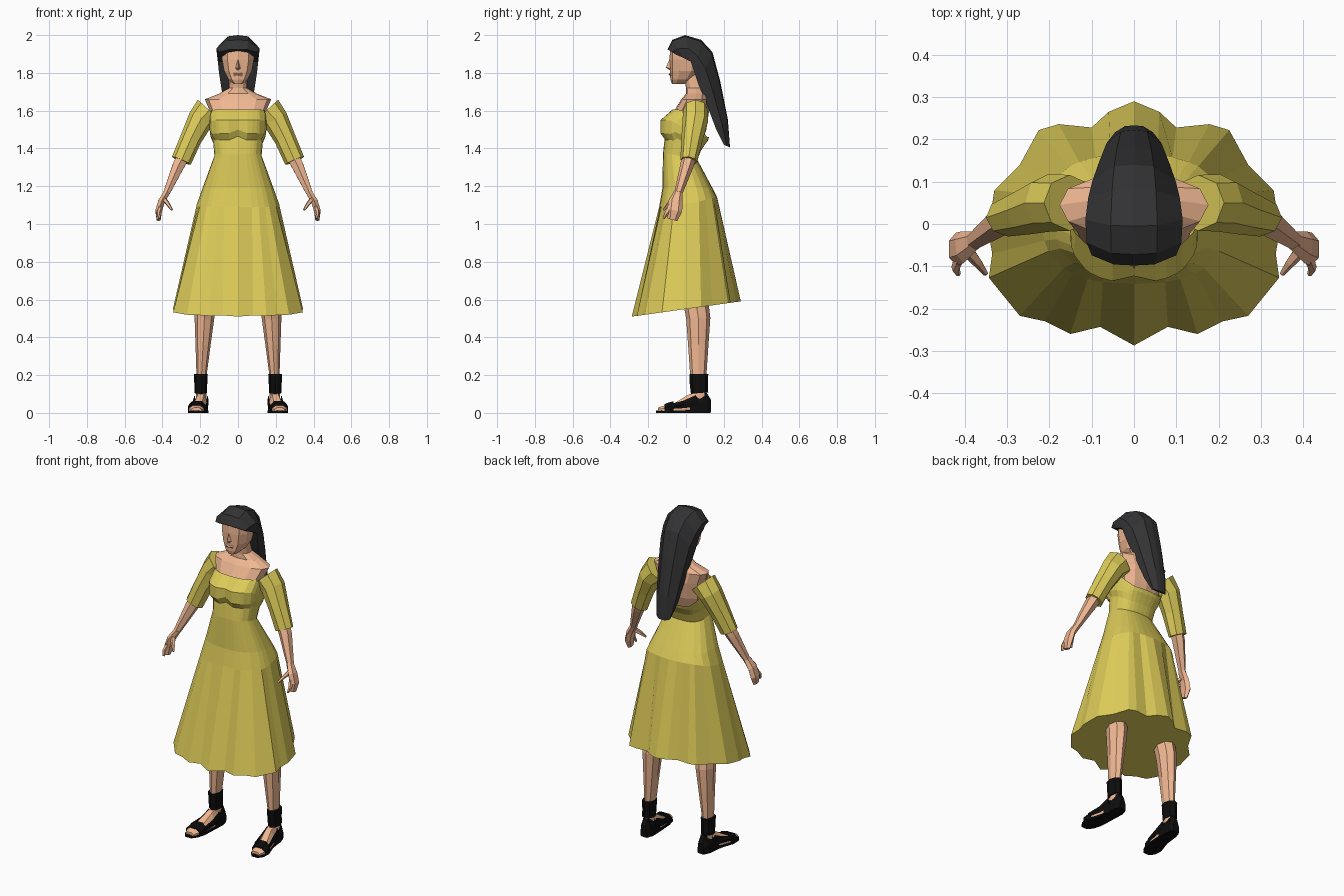
import bpy, bmesh
from math import sin, cos, pi, atan2
from mathutils import Vector


def material(name, rgb):
    m = bpy.data.materials.new(name)
    m.diffuse_color = (*rgb, 1)
    return m


DRESS = material("dress_yellow", (0.72, 0.60, 0.10))
SKIN = material("skin", (0.88, 0.48, 0.29))
HAIR = material("hair_dark", (0.033, 0.033, 0.035))
BLACK = material("shoe_black", (0.004, 0.004, 0.004))


def loft(name, rings, mat, caps=(True, True), mirror=False):
    """Skin a list of equal-length closed rings into one flat-shaded object."""
    bm = bmesh.new()
    vs = [[bm.verts.new(p) for p in r] for r in rings]
    n = len(rings[0])
    for a, b in zip(vs, vs[1:]):
        for i in range(n):
            j = (i + 1) % n
            bm.faces.new((a[i], a[j], b[j], b[i]))
    for want, ring in zip(caps, (vs[0], vs[-1])):
        if want:
            bm.faces.new(ring)
    bmesh.ops.recalc_face_normals(bm, faces=bm.faces)
    me = bpy.data.meshes.new(name)
    bm.to_mesh(me)
    bm.free()
    me.materials.append(mat)
    ob = bpy.data.objects.new(name, me)
    bpy.context.collection.objects.link(ob)
    if mirror:
        ob.modifiers.new("mirror", 'MIRROR').use_mirror_merge = False
    return ob


def spow(v, e):
    return (abs(v) ** e) * (1 if v >= 0 else -1)


def body_ring(w, yf, yb, z, n=12, e=0.85):
    """Horizontal rounded ring from half width and front/back depth."""
    c, d = (yf + yb) / 2, (yb - yf) / 2
    return [(w * spow(sin(2 * pi * i / n), e), c - d * spow(cos(2 * pi * i / n), e), z)
            for i in range(n)]


def tube(name, path, mat, n=6, mirror=True):
    """Tube along path rows (x, y, z, radius in depth, radius across)."""
    pts = [Vector(p[:3]) for p in path]
    rings = []
    for k, p in enumerate(pts):
        d = (pts[min(k + 1, len(pts) - 1)] - pts[max(k - 1, 0)]).normalized()
        ref = Vector((0, 1, 0)) if abs(d.y) < 0.8 else Vector((0, 0, 1))
        u = (ref - d * ref.dot(d)).normalized()
        v = d.cross(u)
        a, b = path[k][3:]
        rings.append([p + u * a * cos(2 * pi * i / n) + v * b * sin(2 * pi * i / n)
                      for i in range(n)])
    return loft(name, rings, mat, mirror=mirror)


def foot_part(name, rows, mat):
    """Loft along y with rows (y, centre x, half width, bottom z, top z)."""
    rings = [[(x - w, y, a), (x + w, y, a), (x + w, y, a + (b - a) * 0.5),
              (x + w * 0.5, y, b), (x - w * 0.5, y, b), (x - w, y, a + (b - a) * 0.5)]
             for y, x, w, a, b in rows]
    return loft(name, rings, mat, mirror=True)


# Dress: bodice, hip panel and pleated skirt, open neckline, closed underside
hem_half = [(0, -.287), (.08, -.243), (.15, -.26), (.21, -.23), (.27, -.217), (.343, -.127),
            (.335, -.07), (.345, -.015), (.33, .08), (.27, .14), (.225, .222), (.178, .236),
            (.10, .228), (.06, .265), (0, .29)]
hem = hem_half + [(-x, y) for x, y in reversed(hem_half[1:-1])]
rows = [(.150, -.070, .122, 1.607, 1.46), (.152, -.138, .115, 1.55, 1.44),
        (.148, -.138, .10, 1.50, 1.42), (.132, -.112, .08, 1.465, 1.39),
        (.125, -.122, .06, 1.37, 1.34), (.188, -.125, .14, 1.19, 1.19),
        (.218, -.142, .165, 1.09, 1.14)]
rings = []
for k, (w, yf, yb, zf, zb) in enumerate(rows):
    ring = []
    for hx, hy in hem:
        t = atan2(hx / .345, -hy / .28)
        c, d = (yf + yb) / 2, (yb - yf) / 2
        x = w * spow(sin(t), .8)
        y = c - d * spow(cos(t), .8)
        back = min(1, max(0, (1 - cos(t)) / 2 * 1.5 - 0.4))
        z = zf + (zb - zf) * back
        # bust dips between and below the cups
        if k in (1, 2) and hx == 0 and hy < 0:
            y += 0.015
        if k in (2, 3) and cos(t) > .3 and hx != 0:
            z -= 0.02
        ring.append((x, y, z))
    rings.append(ring)
rings.append([(x, y, .55 + .14 * y) for x, y in hem])
loft("dress", rings, DRESS, caps=(False, True))

# Sleeves to the elbow
tube("sleeve", [(.152, .05, 1.603, .066, .082), (.20, .05, 1.55, .068, .068),
                (.25, .032, 1.45, .057, .057), (.30, .015, 1.335, .045, .054)], DRESS, n=8)

# Bare chest, back, shoulders and neck
loft("torso", [body_ring(*r) for r in (
    (.12, -.09, .07, 1.40), (.138, -.09, .108, 1.50),
    (.150, -.062, .122, 1.60), (.176, -.025, .115, 1.66), (.10, .0, .112, 1.69),
    (.048, .0, .10, 1.72), (.045, -.015, .08, 1.80))], SKIN)

# Head
loft("head", [body_ring(*r, n=10) for r in (
    (.025, -.075, -.01, 1.742), (.052, -.083, .04, 1.765), (.076, -.085, .08, 1.81),
    (.088, -.087, .09, 1.87), (.088, -.085, .09, 1.92), (.05, -.05, .06, 1.97))], SKIN)

# Nose and lips
loft("nose", [[(-.004, -.08, 1.87), (.004, -.08, 1.87), (0, -.089, 1.87)],
              [(-.014, -.08, 1.825), (.014, -.08, 1.825), (0, -.106, 1.828)],
              [(-.008, -.08, 1.815), (.008, -.08, 1.815), (0, -.088, 1.815)]], SKIN)
loft("lips", [[(x, -.08, 1.80), (x, y, 1.793), (x, -.08, 1.782)]
              for x, y in ((-.024, -.083), (0, -.094), (.024, -.083))], SKIN)

# Hair: rows of outer (y, z), side edge (y, z), half width
hair_rows = [(-.098, 1.925, -.05, 1.895, .100), (-.072, 1.975, -.015, 1.88, .112),
             (-.005, 2.0, .025, 1.86, .115), (.08, 1.975, .045, 1.80, .108),
             (.14, 1.91, .065, 1.74, .098), (.18, 1.76, .10, 1.66, .085),
             (.222, 1.55, .16, 1.50, .065), (.233, 1.405, .20, 1.42, .045)]
loft("hair", [[(x * w, ey + (oy - ey) * f, ez + (oz - ez) * f)
               for x, f in ((-.93, 0), (-1, .5), (-.48, .95), (0, 1), (.48, .95),
                            (1, .5), (.93, 0))]
              for oy, oz, ey, ez, w in hair_rows], HAIR)

# Forearms, hands, fingers and thumbs
tube("forearm", [(.290, .018, 1.36, .038, .038), (.315, .005, 1.31, .036, .036),
                 (.378, -.04, 1.165, .022, .02)], SKIN)
tube("hand", [(.375, -.04, 1.17, .023, .019), (.405, -.055, 1.12, .038, .02),
              (.42, -.06, 1.07, .04, .02), (.42, -.072, 1.022, .026, .012)], SKIN)
tube("index_finger", [(.413, -.08, 1.09, .016, .012), (.422, -.105, 1.055, .012, .01),
                      (.415, -.118, 1.03, .006, .006)], SKIN, n=5)
tube("thumb", [(.395, -.06, 1.135, .018, .014), (.37, -.09, 1.105, .013, .011),
               (.35, -.118, 1.075, .006, .006)], SKIN, n=5)

# Legs
tube("leg", [(.168, .05, .60, .066, .056), (.178, .065, .50, .064, .052),
             (.185, .065, .36, .054, .04), (.193, .065, .20, .043, .027),
             (.195, .07, .06, .04, .027)], SKIN, n=8)

# Feet
foot_part("foot", [(.115, .192, .022, .01, .08), (.06, .195, .032, .01, .11),
                   (.01, .198, .034, .01, .095), (-.06, .212, .042, .01, .052),
                   (-.11, .22, .042, .01, .04), (-.148, .22, .026, .01, .028)], SKIN)

# Sandal soles, heel cups, toe bands, side straps and ankle cuffs
foot_part("sandal_sole", [(.13, .19, .02, 0, .022), (.09, .192, .035, 0, .026),
                          (0, .199, .038, 0, .026), (-.08, .215, .050, 0, .022),
                          (-.13, .221, .042, 0, .016), (-.16, .222, .020, 0, .012)], BLACK)
foot_part("heel_cup", [(.132, .191, .020, .005, .07), (.11, .192, .032, .005, .105),
                       (.055, .195, .037, .005, .10), (.02, .197, .039, .005, .05)], BLACK)
foot_part("toe_band", [(-.065, .213, .047, .01, .062), (-.09, .217, .049, .01, .056),
                       (-.115, .22, .046, .01, .046)], BLACK)
for name, side in (("outer_strap", 1), ("inner_strap", -1)):
    tube(name, [(.195 + side * .034, .06, .065, .03, .006),
                (.20 + side * .038, -.01, .045, .02, .006),
                (.214 + side * .044, -.08, .032, .015, .006)], BLACK, n=4)
tube("ankle_cuff", [(.197, .068, .205, .05, .037), (.197, .068, .15, .048, .034),
                    (.197, .072, .105, .046, .034)], BLACK, n=8)
